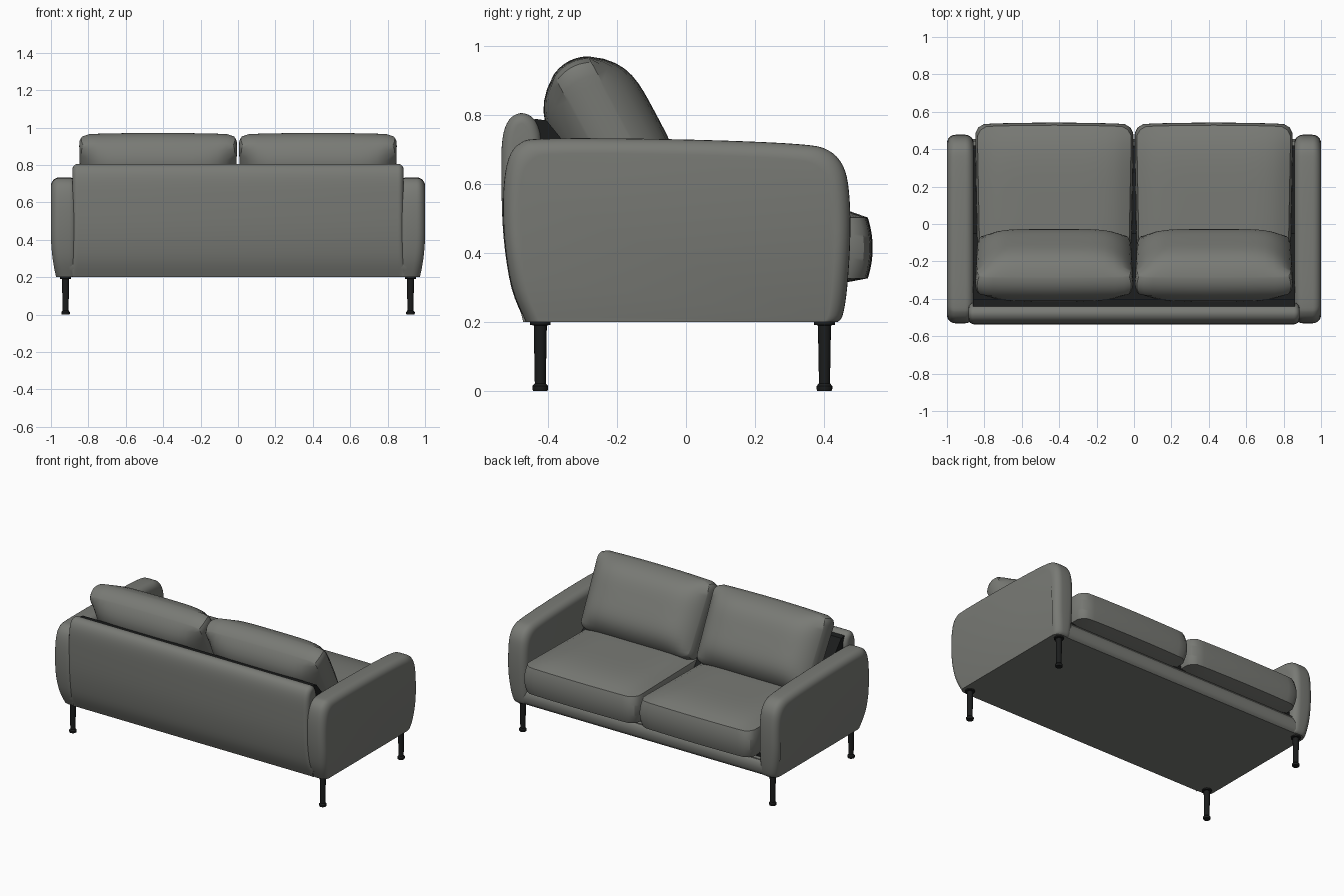
import bpy, bmesh, math
from mathutils import Matrix, Vector

if "Cube" in bpy.data.objects:
    bpy.data.objects.remove(bpy.data.objects["Cube"])


def material(name, rgb):
    m = bpy.data.materials.new(name)
    m.diffuse_color = (*rgb, 1)
    m.use_nodes = True
    m.node_tree.nodes["Principled BSDF"].inputs["Base Color"].default_value = m.diffuse_color
    return m


FABRIC = material("grey fabric", (0.19, 0.195, 0.178))
BLACK = material("black", (0.011, 0.012, 0.012))


def finish(bm, name, mat, angle=35):
    bmesh.ops.recalc_face_normals(bm, faces=bm.faces)
    mesh = bpy.data.meshes.new(name)
    bm.to_mesh(mesh)
    bm.free()
    mesh.materials.append(mat)
    ob = bpy.data.objects.new(name, mesh)
    bpy.context.collection.objects.link(ob)
    bpy.ops.object.select_all(action='DESELECT')
    ob.select_set(True)
    bpy.context.view_layer.objects.active = ob
    bpy.ops.object.shade_smooth_by_angle(angle=math.radians(angle))
    return ob


def spline(pts, n=4):
    """Catmull-Rom curve through an open list of points."""
    p = [Vector(q) for q in [pts[0], *pts, pts[-1]]]
    out = []
    for a, b, c, d in zip(p, p[1:], p[2:], p[3:]):
        for i in range(n):
            t = i / n
            out.append(0.5 * (2 * b + (c - a) * t + (2 * a - 5 * b + 4 * c - d) * t ** 2
                              + (3 * b - a - 3 * c + d) * t ** 3))
    return out + [p[-1]]


def loft(name, profile, x0, x1, r, mat, shape=lambda x, z: x):
    """Side profile (y, z) swept along x, with rounded ends of radius r."""
    ys = [q[0] for q in profile]
    zs = [q[1] for q in profile]
    cy, hy = (max(ys) + min(ys)) / 2, (max(ys) - min(ys)) / 2
    z0, hz = min(zs), max(zs) - min(zs)
    steps = [i * math.pi / 12 for i in range(7)] if r else [0]
    ends = [(r * (1 - math.sin(a)), r * (1 - math.cos(a))) for a in steps] if r else [(0, 0)]
    # (distance from end, inset), from the cap to the full section
    ends = sorted((d, i) for d, i in ends)
    rings = [(x0 + d, i) for d, i in ends] + [(x1 - d, i) for d, i in reversed(ends)]
    bm = bmesh.new()
    loops = []
    for x, inset in rings:
        sy, sz = 1 - inset / hy, 1 - inset / hz
        loops.append([bm.verts.new((shape(x, z), cy + (y - cy) * sy, z0 + (z - z0) * sz))
                      for y, z in profile])
    n = len(profile)
    for a, b in zip(loops, loops[1:]):
        for i in range(n):
            j = (i + 1) % n
            bm.faces.new((a[i], a[j], b[j], b[i]))
    bm.faces.new(loops[0])
    bm.faces.new(loops[-1])
    return finish(bm, name, mat)


def cushion(name, hu, hv, edge, top, bottom, taper, matrix, r=0.06):
    """Box cushion: rounded plan, puffed faces, slightly bulging border."""
    bm = bmesh.new()
    bmesh.ops.create_cube(bm, size=2)
    bmesh.ops.subdivide_edges(bm, edges=bm.edges[:], cuts=17, use_grid_fill=True)
    for vert in bm.verts:
        u, v, w = vert.co
        puff = (1 - u ** 6) * (1 - v ** 4)
        p = [abs(u) * hu, abs(v) * hv]
        c = [min(p[0], hu - r), min(p[1], hv - r)]
        d = Vector((p[0] - c[0], p[1] - c[1]))
        if d.x > 0 and d.y > 0:
            d *= max(d) / d.length
        grow = 0.014 * (1 - w * w) + 0.008 * (1 - u * u)
        x = math.copysign(c[0] + d.x, u) + u * 0.012 * (1 - w * w)
        y = math.copysign(c[1] + d.y, v) + v * grow
        vert.co = (x * (1 + taper * v), y, w * (edge + (top if w > 0 else bottom) * puff))
    bm.transform(matrix)
    return finish(bm, name, FABRIC, 32)


# Arms: rounded slabs, curving in at the bottom outside
arm = spline([(-0.465, 0.2), (-0.505, 0.3), (-0.527, 0.44), (-0.53, 0.58), (-0.515, 0.675),
              (-0.48, 0.72), (-0.42, 0.732), (-0.2, 0.733), (0.1, 0.727), (0.33, 0.716),
              (0.41, 0.7), (0.455, 0.655), (0.473, 0.58), (0.477, 0.45), (0.468, 0.3),
              (0.455, 0.22), (0.44, 0.2)])


def arm_curve(s):
    def f(x, z):
        k = max(0, (0.45 - z) / 0.25) ** 2
        return x - s * 0.028 * k if s * x > 0.93 else x
    return f


for s, side in ((-1, "left"), (1, "right")):
    a, b = sorted((s * 0.857, s * 1.0))
    loft(side + "_arm", arm, a, b, 0.045, FABRIC, arm_curve(s))

# Backrest
back = spline([(-0.467, 0.2), (-0.507, 0.3), (-0.53, 0.45), (-0.536, 0.62), (-0.533, 0.73),
               (-0.515, 0.785), (-0.483, 0.806), (-0.45, 0.797), (-0.428, 0.765),
               (-0.42, 0.7), (-0.42, 0.45), (-0.42, 0.2)])
loft("backrest", back, -0.885, 0.885, 0.03, FABRIC)

# Base with front rail
rail = spline([(-0.46, 0.2), (-0.46, 0.3), (0, 0.305), (0.40, 0.305), (0.44, 0.295),
               (0.455, 0.26), (0.45, 0.22), (0.435, 0.2)])
loft("base", rail, -0.9, 0.9, 0, FABRIC)

# Dark lining seen in the gaps around the cushions
lining = [(-0.44, 0.25), (-0.44, 0.79), (-0.405, 0.785), (-0.36, 0.73), (-0.15, 0.5),
          (-0.05, 0.42), (0.42, 0.39), (0.42, 0.25)]
loft("inner_lining", lining, -0.862, 0.862, 0, BLACK)

# Seat and back cushions
for s, side in ((-1, "left"), (1, "right")):
    cushion(side + "_seat_cushion", 0.404, 0.42, 0.088, 0.045, 0.025, 0.02,
            Matrix.Translation((s * 0.426, 0.1, 0.415)))
    cushion(side + "_back_cushion", 0.405, 0.235, 0.057, 0.095, 0.095, 0.015,
            Matrix.Translation((s * 0.427, -0.22, 0.73))
            @ Matrix.Rotation(math.radians(118), 4, 'X'), 0.04)

# Legs: turned post with a small flared foot and a mounting plate
leg = [(0.021, 0), (0.023, 0.006), (0.023, 0.014), (0.016, 0.022), (0.019, 0.19),
       (0.03, 0.192), (0.03, 0.203)]
for s, side in ((-1, "left"), (1, "right")):
    for y, end in ((-0.423, "back"), (0.402, "front")):
        bm = bmesh.new()
        rings = [[bm.verts.new((s * 0.922 + r * math.cos(t * math.pi / 8),
                                y + r * math.sin(t * math.pi / 8), z)) for t in range(16)]
                 for r, z in leg]
        for a, b in zip(rings, rings[1:]):
            for i in range(16):
                j = (i + 1) % 16
                bm.faces.new((a[i], a[j], b[j], b[i]))
        bm.faces.new(rings[0])
        bm.faces.new(rings[-1])
        finish(bm, f"{side}_{end}_leg", BLACK)
